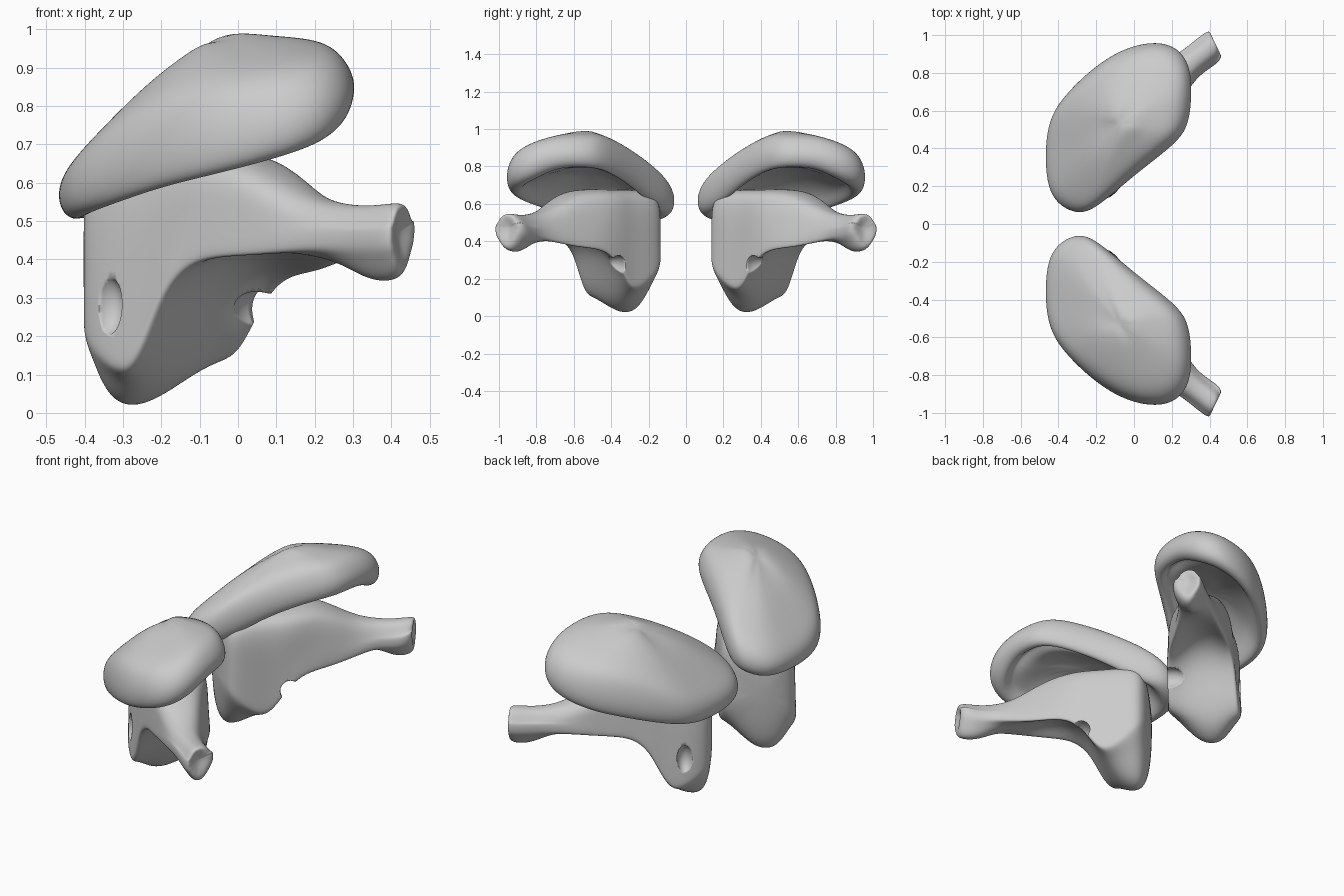
import bpy, bmesh, math

if "Cube" in bpy.data.objects:
    bpy.data.objects.remove(bpy.data.objects["Cube"])


def loft(name, rings, pole_start=None, pole_end=None):
    """Skin a list of closed rings, close the ends with fans, smooth it."""
    bm = bmesh.new()
    vr = [[bm.verts.new(p) for p in r] for r in rings]
    n = len(vr[0])
    for a, b in zip(vr, vr[1:]):
        for i in range(n):
            j = (i + 1) % n
            bm.faces.new((a[i], a[j], b[j], b[i]))
    for r, p in ((vr[0], pole_start), (vr[-1], pole_end)):
        c = bm.verts.new(p)
        for i in range(n):
            bm.faces.new((r[i], r[(i + 1) % n], c))
    bmesh.ops.recalc_face_normals(bm, faces=bm.faces)
    me = bpy.data.meshes.new(name)
    bm.to_mesh(me)
    bm.free()
    me.polygons.foreach_set("use_smooth", [True] * len(me.polygons))
    ob = bpy.data.objects.new(name, me)
    bpy.context.collection.objects.link(ob)
    s = ob.modifiers.new("smooth", 'SUBSURF')
    s.levels = s.render_levels = 3
    return ob


def mirror_y(ob):
    m = ob.modifiers.new("mirror", 'MIRROR')
    m.use_axis = (False, True, False)


# Cap: outline x, y, lower rim height, upper shoulder height
outline = [(-.46, .20, .51, .67), (-.40, .10, .51, .70), (-.28, .045, .545, .735),
           (-.17, .11, .585, .80), (.0, .26, .70, .89), (.2, .41, .78, .95),
           (.29, .51, .80, .955), (.305, .70, .80, .955), (.295, .84, .74, .93),
           (.225, .94, .695, .90), (.1, .965, .66, .875), (-.05, .93, .625, .86),
           (-.2, .84, .595, .835), (-.35, .70, .55, .77), (-.445, .57, .52, .70),
           (-.47, .40, .505, .67)]
cx, cy = -.08, .53


def cap_ring(f, height):
    return [(cx + (x - cx) * f, cy + (y - cy) * f, height(lo, hi)) for x, y, lo, hi in outline]


cap_rings = [
    cap_ring(.35, lambda lo, hi: lo * .2 + .64),
    cap_ring(.66, lambda lo, hi: lo * .5 + .39),
    cap_ring(.77, lambda lo, hi: lo + .045),
    cap_ring(.84, lambda lo, hi: lo - .01),
    cap_ring(.98, lambda lo, hi: lo + .005),
    cap_ring(1.02, lambda lo, hi: lo * .6 + hi * .4),
    cap_ring(.965, lambda lo, hi: hi - .04),
    cap_ring(.82, lambda lo, hi: hi + .02),
    cap_ring(.45, lambda lo, hi: hi * .5 + .505),
    cap_ring(.2, lambda lo, hi: hi * .3 + .708),
]
cap = loft("shoulder_cap", cap_rings, (cx, cy, .963), (cx, cy, .963))
cap.data.vertices[len(outline) * len(cap_rings)].co.z = .78
mirror_y(cap)

# Body: runs along the diagonal; roof, two side walls and a hollow underside
# s, centre, roof half width, roof z, inner wall v and foot z, outer wall v and foot z,
# underside centre z
sections = [
    (-.06, -.02, .14, .62, .12, .32, .15, .24, .09),
    (-.02, -.01, .19, .67, .185, .26, .205, .19, -.035),
    (.07, -.01, .19, .68, .18, .18, .22, .13, .00),
    (.15, -.01, .18, .68, .17, .13, .215, .09, .08),
    (.21, -.01, .175, .68, .165, .16, .205, .17, .20),
    (.27, -.01, .17, .68, .165, .25, .20, .31, .34),
    (.35, -.02, .16, .68, .16, .33, .185, .385, .42),
    (.45, -.03, .13, .67, .14, .35, .17, .40, .45),
    (.55, -.035, .11, .63, .11, .36, .15, .405, .44),
    (.67, -.035, .08, .565, .075, .39, .13, .42, .41),
    (.77, -.03, .065, .545, .055, .42, .11, .43, .385),
    (.86, -.015, .06, .54, .07, .42, .095, .43, .325),
    (.95, -.005, .06, .55, .08, .44, .085, .43, .325),
    (.985, -.005, .05, .545, .065, .46, .07, .44, .36),
]
R = math.sqrt(.5)


def place(s, v, z):
    if s > .9:                      # bevelled arm tip
        s -= .35 * (v + .03)
    return (-.25 + (s + v) * R, .27 + (s - v) * R, z)


def half(c, sign, wt, zt, w, z, zc):
    """One flank of a section, from the roof down to the underside."""
    k = -.06 if zc < .15 else c     # keel line
    return [(c + sign * wt * .55, zt), (c + sign * wt, zt - .04),
            (sign * w * .55 + (c + sign * wt) * .45, zt * .5 + z * .5),
            (sign * w, z + .05), (sign * w, z),
            (k * .25 + sign * w * .75, z * .7 + zc * .3),
            (k * .7 + sign * w * .3, z * .15 + zc * .85)]


body_rings = []
for s, c, wt, zt, wi, zi, wo, zo, zc in sections:
    ring = half(c, 1, wt, zt, wi, zi, zc) + half(c, -1, wt, zt, wo, zo, zc)[::-1]
    body_rings.append([place(s, v, z) for v, z in ring])
body = loft("body_arm", body_rings, place(-.08, -.02, .36), place(.95, -.01, .47))

# Rounded sockets sunk into the outer and inner flanks
for name, loc, size in (("outer_socket_cutter", place(.095, -.235, .28), (.045, .06, .08)),
                        ("inner_socket_cutter", place(.29, .15, .27), (.05, .09, .055))):
    bpy.ops.mesh.primitive_uv_sphere_add(segments=32, ring_count=16, location=loc,
                                         rotation=(0, 0, math.radians(45)))
    cut = bpy.context.object
    cut.name = name
    cut.scale = size
    bpy.ops.object.shade_smooth()
    cut.hide_render = True
    cut.hide_set(True)
    b = body.modifiers.new(name, 'BOOLEAN')
    b.operation, b.solver, b.object = 'DIFFERENCE', 'EXACT', cut
mirror_y(body)
